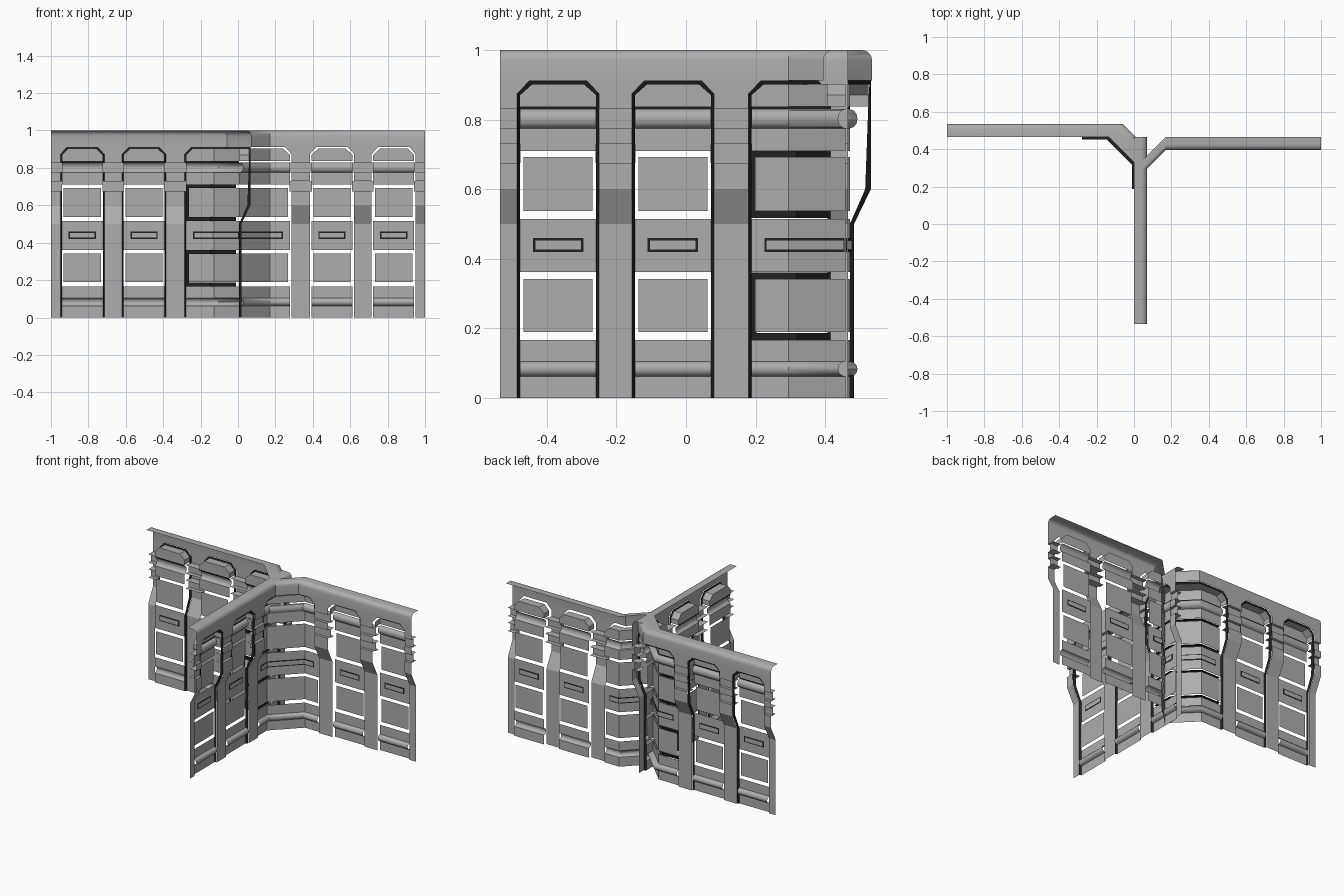
import bpy, math
from mathutils import Vector

if "Cube" in bpy.data.objects:
    bpy.data.objects.remove(bpy.data.objects["Cube"])


def material(name, v):
    m = bpy.data.materials.new(name)
    m.diffuse_color = (v, v, v, 1)
    m.use_nodes = True
    m.node_tree.nodes["Principled BSDF"].inputs["Base Color"].default_value = m.diffuse_color
    return m


GREY = material("wall_grey", 0.42)
DARK = material("dark_seam", 0.015)


class Wall:
    """Thin sheets laid along a path: u = run along it, d = outward depth, z = height."""

    def __init__(self, name, back, front):
        self.name = name
        self.B = [Vector(p) for p in back]
        self.F = [Vector(p) for p in front]
        self.us = [0]
        for a, b in zip(self.B, self.B[1:]):
            self.us.append(self.us[-1] + (b - a).length)
        self.L = self.us[-1]
        self.parts = {}

    def point(self, u, d, z):
        for i, c in enumerate(self.us):              # mitred depth at corners
            if abs(c - u) < 1e-5:
                p = self.B[i] + (self.F[i] - self.B[i]) * (d / 0.07)
                return (p.x, p.y, z)
        i = max(k for k in range(len(self.us) - 1) if self.us[k] < u)
        t = (self.B[i + 1] - self.B[i]).normalized()
        n = Vector((-t.y, t.x))
        if n.dot(self.F[i] - self.B[i]) < 0:
            n = -n
        p = self.B[i] + t * (u - self.us[i]) + n * d
        return (p.x, p.y, z)

    def sheet(self, part, rows, mat=GREY):
        """Rows of (u0, u1, d, z), joined by quads and bent at path corners."""
        verts, faces = self.parts.setdefault((part, mat.name), ([], []))
        base = len(verts)
        for u0, u1, d, z in rows:
            cuts = [u0] + [c for c in self.us[1:-1] if rows[0][0] < c < rows[0][1]] + [u1]
            verts += [self.point(u, d, z) for u in cuts]
        n = len(cuts)
        for r in range(len(rows) - 1):
            for k in range(n - 1):
                a = base + r * n + k
                faces.append((a, a + 1, a + n + 1, a + n))

    def strip(self, part, u0, u1, prof, mat=GREY):
        self.sheet(part, [(u0, u1, d, z) for d, z in prof], mat)

    def ribbon(self, part, pts_a, pts_b, mat=GREY):
        """Quads between two polylines of (u, d, z)."""
        verts, faces = self.parts.setdefault((part, mat.name), ([], []))
        for k in range(len(pts_a) - 1):
            b = len(verts)
            verts += [self.point(*p) for p in (pts_a[k], pts_a[k + 1], pts_b[k + 1], pts_b[k])]
            faces.append((b, b + 1, b + 2, b + 3))

    def cap(self, u0, u1):
        arc = [(0.04 + 0.03 * math.sin(a), 0.97 + 0.03 * math.cos(a))
               for a in [math.pi / 8 * i for i in range(5)]]
        self.strip("top_cap", u0, u1, [(0, 1)] + arc + [(0.07, 0.912)])

    def rib(self, u0, u1):
        # flared post with two recessed strap notches
        prof = [(0.02, 0), (0.02, 0.5), (0.07, 0.6), (0.07, 0.675), (0.05, 0.675), (0.05, 0.73),
                (0.07, 0.73), (0.07, 0.775), (0.05, 0.775), (0.05, 0.83), (0.07, 0.83), (0.07, 0.875)]
        self.strip("rib", u0, u1, prof)
        lo = u0 if u0 < 0.01 else u0 - 0.035
        hi = u1 if u1 > self.L - 0.01 else u1 + 0.035
        self.sheet("rib", [(u0, u1, 0.07, 0.875), (lo, hi, 0.07, 0.912)])
        a = u0 if u0 < 0.01 else u0 - 0.01
        b = u1 if u1 > self.L - 0.01 else u1 + 0.01
        for z0, z1 in ((0.675, 0.73), (0.775, 0.83)):
            self.strip("rib_strap", a, b, [(0.02, z0), (0.052, z0), (0.052, z1), (0.02, z1)])

    def bay(self, s, e, dark_edges=True, dark_frames=False):
        g = 0.008
        u0, u1 = s + g, e - g
        p = 0.006

        def rail(z0, z1):
            c, r = (z0 + z1) / 2, (z1 - z0) / 2
            return [(p + 0.022 * math.sin(a), c - r * math.cos(a))
                    for a in [math.pi / 6 * i for i in range(7)]]
        # panels with half-round rails, and floating plates between them
        self.strip("lower_panel", u0, u1, [(p, 0)] + rail(0.062, 0.105) + [(p, 0.167)])
        self.strip("middle_panel", u0, u1, [(p, 0.362), (p, 0.515)])
        self.strip("upper_panel", u0, u1, [(p, 0.71), (p, 0.765)] + rail(0.775, 0.83))
        for z0, z1 in ((0.19, 0.342), (0.537, 0.692)):
            self.strip("window_plate", u0 + 0.01, u1 - 0.01, [(p, z0), (p, z1)])
        # slot with dark ring, on both faces
        for k in (1, -1):
            self.strip("slot_ring", s + 0.045, e - 0.045,
                       [(p + k * 0.003, 0.42), (p + k * 0.003, 0.46)], DARK)
            self.strip("slot_plate", s + 0.052, e - 0.052,
                       [(p + k * 0.006, 0.427), (p + k * 0.006, 0.453)])
        # tray-shaped hood with chamfered top
        c = 0.035
        self.sheet("hood", [(u0, u1, p, 0.838), (u0, u1, p, 0.87), (u0 + c, u1 - c, p, 0.903)])
        self.strip("hood", u0 + c, u1 - c, [(p, 0.903), (0.06, 0.903)])
        for a, k in ((u0, c), (u1, -c)):
            out = [(a, 0.838), (a, 0.87), (a + k, 0.903)]
            self.ribbon("hood", [(u, p, z) for u, z in out], [(u, 0.06, z) for u, z in out])
        # dark seams round the bay
        if dark_edges:
            self.strip("seam", u0, u1, [(p, 0.83), (p, 0.838)], DARK)
            self.sheet("seam", [(u0 + c, u1 - c, 0.062, 0.901), (s + c, e - c, 0.066, 0.912)], DARK)
            for a, b, k in ((u0, s, c), (u1, e, -c)):
                self.ribbon("seam", [(a, p, 0), (a, p, 0.5), (a, 0.05, 0.6), (a, 0.06, 0.87), (a + k, 0.062, 0.901)],
                            [(b, 0.018, 0), (b, 0.018, 0.5), (b, 0.066, 0.6), (b, 0.066, 0.875), (b + k, 0.066, 0.912)], DARK)
        # deep dark frames behind the corner windows
        if dark_frames:
            for z0, z1 in ((0.167, 0.36), (0.517, 0.712)):
                for a, b in ((z0, z0 + 0.02), (z1 - 0.02, z1)):
                    self.strip("window_frame", u0, u1, [(0, a), (-0.012, a), (-0.012, b), (0, b)], DARK)
                for a, b in ((u0, u0 + 0.014), (u1 - 0.014, u1)):
                    self.strip("window_frame", a, b, [(-0.012, z0), (-0.012, z1)], DARK)

    def finish(self):
        for (part, mat), (verts, faces) in self.parts.items():
            me = bpy.data.meshes.new(self.name + "_" + part)
            me.from_pydata(verts, [], faces)
            me.materials.append(bpy.data.materials[mat])
            ob = bpy.data.objects.new(me.name, me)
            bpy.context.collection.objects.link(ob)
            if "cap" in part or "panel" in part:
                for o in bpy.context.selected_objects:
                    o.select_set(False)
                ob.select_set(True)
                bpy.context.view_layer.objects.active = ob
                bpy.ops.object.shade_smooth_by_angle(angle=math.radians(35))


RIBS = [(0, 0.05), (0.285, 0.38), (0.615, 0.715)]
BAYS = [(0.05, 0.285), (0.38, 0.615)]

# straight middle wall, facing +x
mid = Wall("middle_wall", [(0, -0.535), (0, 0.465)], [(0.07, -0.535), (0.07, 0.465)])
mid.cap(0, mid.L)
for r in RIBS + [(0.95, 1.0)]:
    mid.rib(*r)
for b in BAYS + [(0.715, 0.95)]:
    mid.bay(*b)
mid.finish()

# left wall facing +y, wrapping round the outer corner
left = Wall("left_wall", [(-1, 0.465), (-0.135, 0.465), (0, 0.33), (0, -0.535)],
            [(-1, 0.535), (-0.06, 0.535), (0.07, 0.405), (0.07, -0.535)])
left.cap(0, left.us[2] + 0.13)
for r in RIBS:
    left.rib(*r)
for b in BAYS:
    left.bay(*b)
left.bay(0.715, left.L - 0.715, True, True)
left.finish()

# right wall facing -y, wrapping round the inner corner
right = Wall("right_wall", [(1, 0.465), (0.17, 0.465), (0, 0.295), (0, -0.535)],
             [(1, 0.395), (0.17, 0.395), (0.07, 0.295), (0.07, -0.535)])
right.cap(0, right.us[2] + 0.1)
for r in RIBS:
    right.rib(*r)
for b in BAYS:
    right.bay(*b, False)
right.bay(0.715, right.L - 0.715, False)
right.finish()
